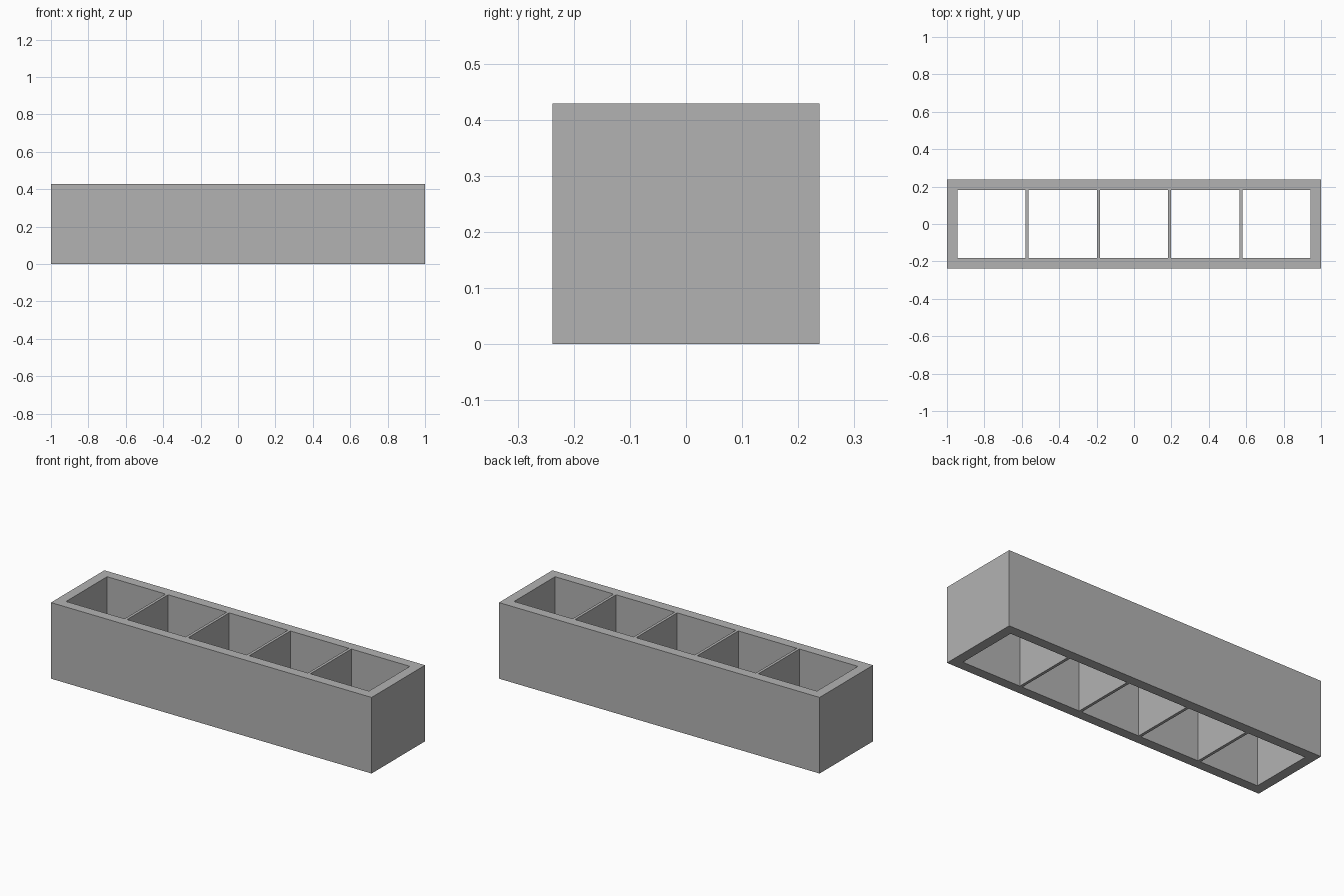
import bpy
import bmesh

LENGTH, DEPTH, HEIGHT = 2.0, 0.476, 0.429
CELLS, CELL, DIVIDER = 5, 0.365, 0.016

cube = bpy.data.objects.get("Cube")
if cube:
    bpy.data.objects.remove(cube, do_unlink=True)

# Plain grey material
grey = bpy.data.materials.new("plain_grey")
grey.use_nodes = True
colour = (0.45, 0.45, 0.45, 1)
grey.diffuse_color = colour
grey.node_tree.nodes["Principled BSDF"].inputs["Base Color"].default_value = colour

# Grid lines of the plan: outer walls plus both sides of every opening
pitch = CELL + DIVIDER
xs = [-LENGTH / 2]
for i in range(CELLS):
    middle = (i - (CELLS - 1) / 2) * pitch
    xs += [middle - CELL / 2, middle + CELL / 2]
xs.append(LENGTH / 2)
ys = [-DEPTH / 2, -CELL / 2, CELL / 2, DEPTH / 2]

# Walls and dividers: fill the plan except the openings, then raise it
bm = bmesh.new()
grid = [[bm.verts.new((x, y, 0)) for y in ys] for x in xs]
for i in range(len(xs) - 1):
    for j in range(len(ys) - 1):
        if j == 1 and i % 2 == 1:
            continue  # open compartment
        bm.faces.new((grid[i][j], grid[i + 1][j],
                      grid[i + 1][j + 1], grid[i][j + 1]))
raised = bmesh.ops.extrude_face_region(bm, geom=bm.faces[:])
top = [v for v in raised["geom"] if isinstance(v, bmesh.types.BMVert)]
bmesh.ops.translate(bm, verts=top, vec=(0, 0, HEIGHT))
bmesh.ops.recalc_face_normals(bm, faces=bm.faces[:])

mesh = bpy.data.meshes.new("compartment_frame")
bm.to_mesh(mesh)
bm.free()
mesh.materials.append(grey)
frame = bpy.data.objects.new("compartment_frame", mesh)
bpy.context.collection.objects.link(frame)
